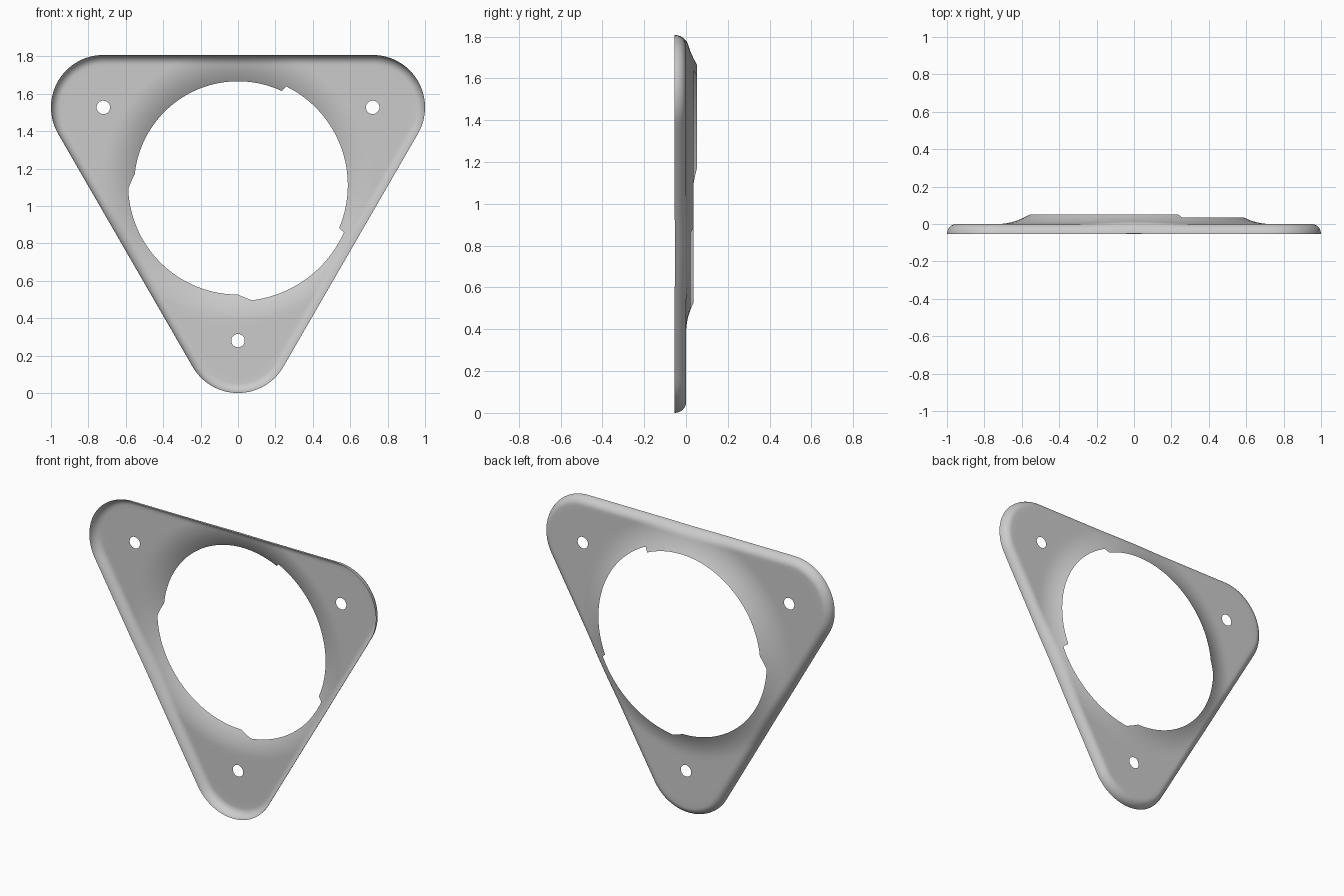
import bpy, bmesh
from math import sin, cos, tau, radians, sqrt, atan2, pi

cube = bpy.data.objects.get("Cube")
if cube:
    bpy.data.objects.remove(cube, do_unlink=True)

D = 0.8314          # centre to each screw hole
CORNER = 0.28       # corner radius
CZ = D + CORNER     # height of the plate centre
RIM_W, RIM_H = 0.05, 0.054
FLARE_START = 0.73
SEGMENTS, ROWS, RIM_ROWS = 360, 18, 8
CORNERS = [radians(a) for a in (30, 150, 270)]


def outline(angle, inset):
    """Distance from the centre to the rounded triangle, moved inward by inset."""
    rr = CORNER - inset
    a = abs((angle - CORNERS[0] + tau / 6) % (tau / 3) - tau / 6)
    if a < atan2(rr * sin(pi / 3), D + rr / 2):
        return D * cos(a) + sqrt(rr * rr - (D * sin(a)) ** 2)
    return (D / 2 + rr) / cos(pi / 3 - a)


def lip_radius(deg):
    """Stepped edge of the central opening: two ramps and two sharp steps."""
    keys = [(-83, 0.62), (-24, 0.62), (-23, 0.587), (64, 0.587), (65, 0.555),
            (174, 0.555), (182, 0.587), (270, 0.585), (277, 0.62)]
    d = (deg + 83) % 360 - 83
    for (a, ra), (b, rb) in zip(keys, keys[1:]):
        if a <= d <= b:
            return ra + (rb - ra) * (d - a) / (b - a)


def flare(r):
    return 1.7 * max(0, FLARE_START - r) ** 2


bm = bmesh.new()

# Plate, flared lip and rolled rim as one sheet of radial rows
columns = []
for i in range(SEGMENTS):
    ang = tau * i / SEGMENTS
    inner, outer = lip_radius(360 * i / SEGMENTS), outline(ang, RIM_W)
    points = []
    for j in range(ROWS):
        r = inner + (outer - inner) * (j / ROWS) ** 1.4
        points.append((r, 0))
    for j in range(RIM_ROWS + 1):
        t = pi / 2 * j / RIM_ROWS
        points.append((outline(ang, RIM_W * (1 - sin(t))), -RIM_H * (1 - cos(t))))
    columns.append([bm.verts.new((r * cos(ang), y + flare(r), CZ + r * sin(ang)))
                    for r, y in points])
for i, col in enumerate(columns):
    nxt = columns[(i + 1) % SEGMENTS]
    for j in range(len(col) - 1):
        bm.faces.new((col[j], nxt[j], nxt[j + 1], col[j + 1]))

# Screw holes: open a patch of the flat area and refill it around a circle
for ang in CORNERS:
    hx, hz = D * cos(ang), CZ + D * sin(ang)
    patch = [f for f in bm.faces
             if any((v.co.x - hx) ** 2 + (v.co.z - hz) ** 2 < 0.07 ** 2 for v in f.verts)]
    border = [e for e in {e for f in patch for e in f.edges}
              if sum(f in patch for f in e.link_faces) == 1]
    bmesh.ops.delete(bm, geom=patch, context='FACES')
    ring = [bm.verts.new((hx + 0.036 * cos(tau * k / 32), 0, hz + 0.036 * sin(tau * k / 32)))
            for k in range(32)]
    circle = [bm.edges.new((ring[k - 1], ring[k])) for k in range(32)]
    bmesh.ops.triangle_fill(bm, edges=border + circle, use_beauty=True, normal=(0, 1, 0))

bmesh.ops.recalc_face_normals(bm, faces=bm.faces)
bm.faces.ensure_lookup_table()
if sum(f.normal.y * f.calc_area() for f in bm.faces) < 0:
    bmesh.ops.reverse_faces(bm, faces=bm.faces)

mesh = bpy.data.meshes.new("cover_plate")
bm.to_mesh(mesh)
bm.free()
plate = bpy.data.objects.new("cover_plate", mesh)
bpy.context.collection.objects.link(plate)

# Plain grey metal
mat = bpy.data.materials.new("light_grey")
mat.use_nodes = True
colour = (0.6, 0.6, 0.6, 1)
mat.diffuse_color = colour
mat.node_tree.nodes["Principled BSDF"].inputs["Base Color"].default_value = colour
mesh.materials.append(mat)

bpy.context.view_layer.objects.active = plate
plate.select_set(True)
bpy.ops.object.shade_smooth_by_angle(angle=radians(35))
